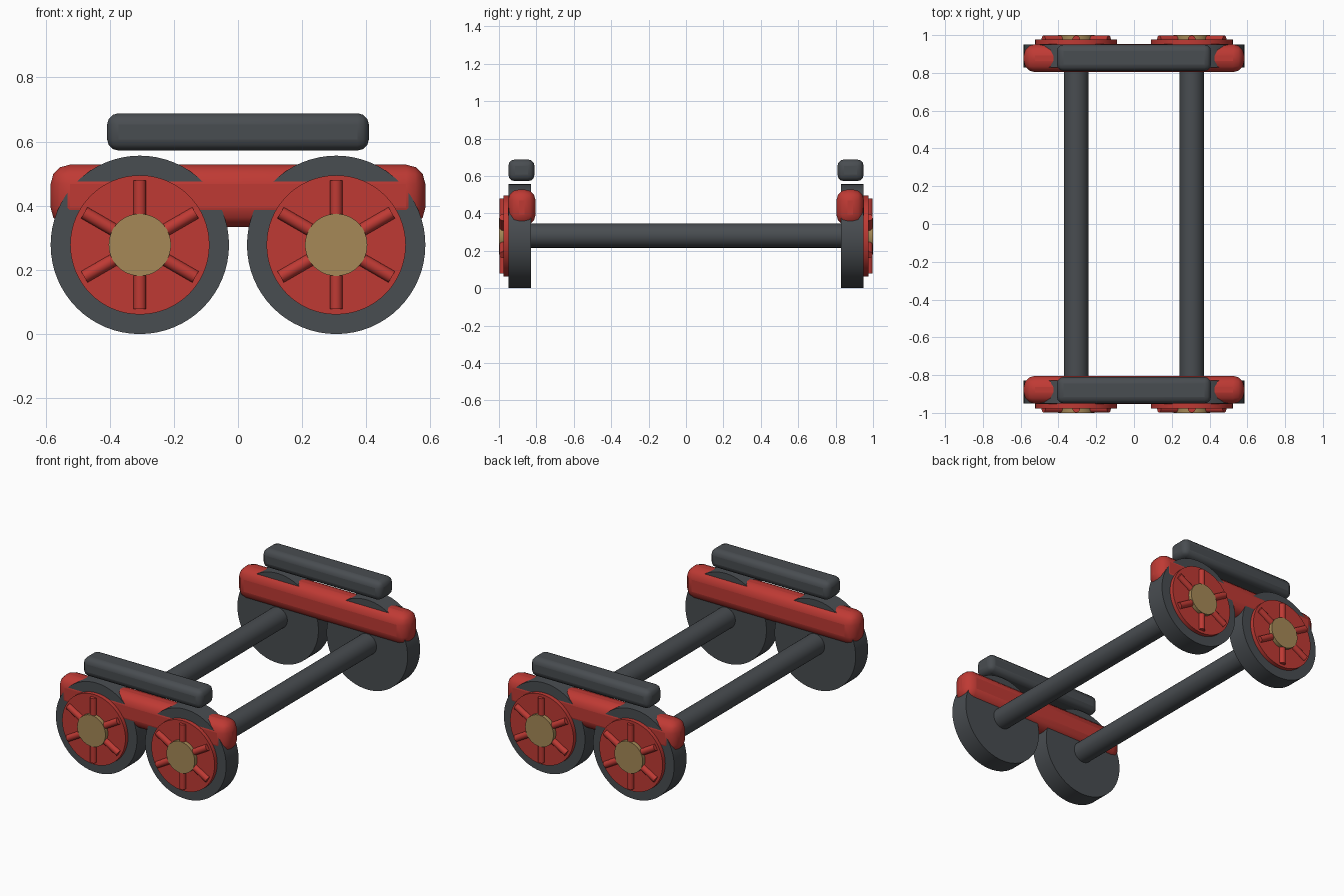
import bpy
import math
from mathutils import Vector

if "Cube" in bpy.data.objects:
    bpy.data.objects.remove(bpy.data.objects["Cube"])


def material(name, rgb):
    m = bpy.data.materials.new(name)
    m.diffuse_color = (*rgb, 1)
    m.use_nodes = True
    m.node_tree.nodes["Principled BSDF"].inputs["Base Color"].default_value = m.diffuse_color
    return m


DARK = material("dark grey", (0.066, 0.074, 0.082))
RED = material("red", (0.52, 0.042, 0.034))
BRASS = material("brass", (0.38, 0.25, 0.095))

WHEEL_X, WHEEL_Z, WHEEL_R = 0.306, 0.278, 0.278


def finish(ob, name, mat):
    ob.name = name
    ob.data.materials.append(mat)
    bpy.ops.object.shade_smooth_by_angle(angle=math.radians(30))
    return ob


def rod(name, start, end, radius, mat, sides=64):
    """Cylinder between two points."""
    a, b = Vector(start), Vector(end)
    d = b - a
    bpy.ops.mesh.primitive_cylinder_add(
        vertices=sides, radius=radius, depth=d.length, location=(a + b) / 2,
        rotation=d.to_track_quat('Z', 'Y').to_euler())
    return finish(bpy.context.object, name, mat)


def rounded_bar(name, center, size, bevel, segments, mat):
    bpy.ops.mesh.primitive_cube_add(size=1, location=center)
    ob = bpy.context.object
    ob.scale = size
    bpy.ops.object.transform_apply(location=False, rotation=False, scale=True)
    mod = ob.modifiers.new("rounding", 'BEVEL')
    mod.width = bevel
    mod.segments = segments
    return finish(ob, name, mat)


for side, s in (("front", -1), ("back", 1)):
    # Side frame and the pad floating above it
    rounded_bar(side + "_side_frame", (0, s * 0.878, 0.431),
                (1.168, 0.148, 0.194), 0.06, 3, RED)
    rounded_bar(side + "_top_pad", (0, s * 0.88, 0.63),
                (0.816, 0.14, 0.116), 0.035, 3, DARK)

    for hand, h in (("left", -1), ("right", 1)):
        x = h * WHEEL_X
        tag = side + "_" + hand + "_"
        # Tyre, raised disc and hub
        rod(tag + "tyre", (x, s * 0.828, WHEEL_Z), (x, s * 0.95, WHEEL_Z),
            WHEEL_R, DARK)
        rod(tag + "wheel_disc", (x, s * 0.94, WHEEL_Z), (x, s * 0.976, WHEEL_Z),
            0.217, RED)
        rod(tag + "hub", (x, s * 0.95, WHEEL_Z), (x, s * 1.0, WHEEL_Z),
            0.097, BRASS, 48)
        # Three full-width rods make six spokes
        for i in range(3):
            a = math.radians(30 + 60 * i)
            dx, dz = 0.2 * math.cos(a), 0.2 * math.sin(a)
            rod(tag + "spoke_%d" % (i + 1),
                (x - dx, s * 0.978, WHEEL_Z - dz),
                (x + dx, s * 0.978, WHEEL_Z + dz), 0.02, RED, 16)

# Axles joining opposite wheels
for hand, h in (("left", -1), ("right", 1)):
    rod(hand + "_axle", (h * WHEEL_X, -0.84, WHEEL_Z + 0.003),
        (h * WHEEL_X, 0.84, WHEEL_Z + 0.003), 0.065, DARK, 32)
